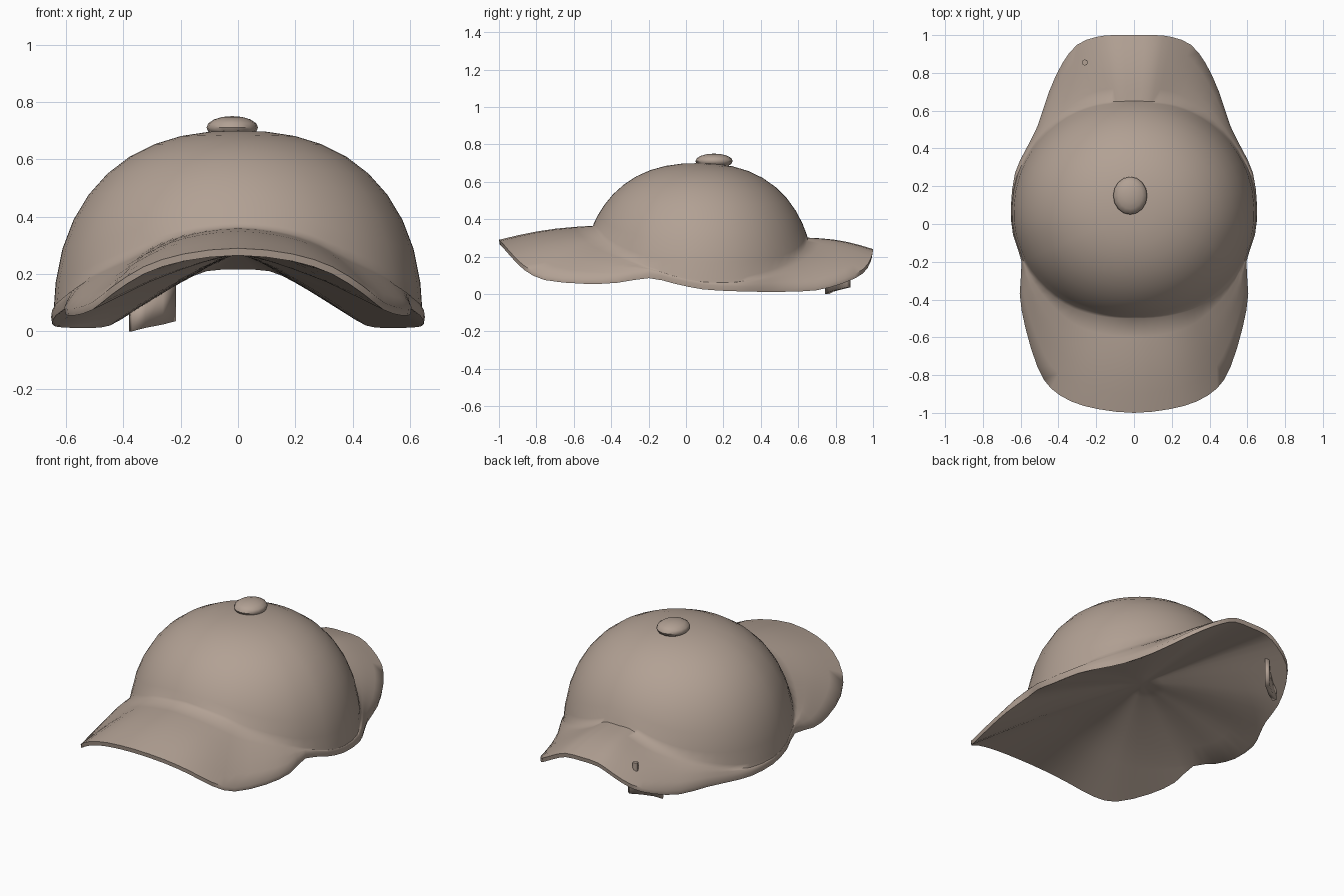
import bpy, bmesh, math
from mathutils import Vector

if "Cube" in bpy.data.objects:
    bpy.data.objects.remove(bpy.data.objects["Cube"], do_unlink=True)

felt = bpy.data.materials.new("taupe_felt")
felt.use_nodes = True
felt.diffuse_color = (0.445, 0.356, 0.296, 1)
felt.node_tree.nodes["Principled BSDF"].inputs["Base Color"].default_value = felt.diffuse_color


def finish(name, bm, angle=50):
    bmesh.ops.recalc_face_normals(bm, faces=bm.faces)
    mesh = bpy.data.meshes.new(name)
    bm.to_mesh(mesh)
    bm.free()
    ob = bpy.data.objects.new(name, mesh)
    bpy.context.collection.objects.link(ob)
    mesh.materials.append(felt)
    bpy.ops.object.select_all(action='DESELECT')
    ob.select_set(True)
    bpy.context.view_layer.objects.active = ob
    bpy.ops.object.shade_smooth_by_angle(angle=math.radians(angle))
    return ob


# Brim outline, back to front on one side: x, y, edge underside z, crown seam z
half = [(0, 1, .215, .3), (.11, 1, .21, .3), (.2, .99, .17, .28), (.3, .95, .11, .25),
        (.38, .85, .06, .22), (.45, .7, .02, .18), (.51, .52, .012, .13),
        (.57, .4, .012, .09), (.63, .27, .015, .055), (.652, .09, .025, .05),
        (.64, -.06, .055, .08), (.595, -.2, .085, .13), (.605, -.37, .06, .19),
        (.575, -.55, .055, .24), (.51, -.76, .075, .29), (.44, -.87, .13, .32),
        (.33, -.94, .2, .34), (.19, -.98, .245, .355), (0, -1, .265, .365)]
outline = [Vector(p) for p in half + [(-x, y, z, s) for x, y, z, s in reversed(half[1:-1])]]

CENTRE = Vector((0, .065))
RX, RY, BASE, TALL, POWER = .645, .62, .02, .68, 2.35
RIM, UNDER = .025, .27


def rounded(points):
    """Closed outline with a smooth point added between each pair."""
    result = []
    for i, p in enumerate(points):
        before, after, beyond = (points[(i + k) % len(points)] for k in (-1, 1, 2))
        result += [p, (9 * (p + after) - before - beyond) / 16]
    return result


def crown_radius(z):
    return (1 - ((z - BASE) / TALL) ** POWER) ** (1 / POWER)


def crown_height(r):
    return BASE + TALL * max(0, 1 - r ** POWER) ** (1 / POWER)


def spoke(x, y, edge, seam):
    """Points from the crown top, over the brim and back under the hat."""
    out = Vector((x, y)) - CENTRE
    reach = out.length
    d = out / reach
    k = 1 / math.hypot(d.x / RX, d.y / RY)
    limit = crown_radius(seam)
    join = min(k * limit, reach - .008)
    pts = []
    for i in range(1, 11):
        r = limit * math.sin(i / 10 * math.pi / 2)
        pts.append(Vector((join * r / limit, crown_height(r))))
    for i in range(1, 6):
        t = i / 5
        z = seam + (edge + RIM - seam) * t + .015 * math.sin(math.pi * t)
        pts.append(Vector((join + (reach - join) * t, z)))
    # soften the seam towards the sides
    pts[9] = pts[9].lerp((pts[8] + pts[10]) / 2, .5 * abs(d.x))
    pts.append(Vector((reach - .004, edge)))
    # the underside is a nearly straight span from edge to centre
    straight = UNDER + (edge - UNDER) * join / reach
    inner = max(edge, straight + .2 * (seam - .04 - straight))
    for i in range(3, -1, -1):
        t = i / 4
        pts.append(Vector((join + (reach - .004 - join) * t, inner + (edge - inner) * t)))
    for i in range(4, 0, -1):
        t = i / 5
        pts.append(Vector((join * t, UNDER + (inner - UNDER) * t ** 1.3)))
    return [(CENTRE.x + d.x * r, CENTRE.y + d.y * r, z) for r, z in pts]


# Hat body: crown, brim and underside in one skin
bm = bmesh.new()
spokes = [[bm.verts.new(p) for p in spoke(*row)] for row in rounded(outline)]
top = bm.verts.new((CENTRE.x, CENTRE.y, BASE + TALL))
bottom = bm.verts.new((CENTRE.x, CENTRE.y, UNDER))
for a, b in zip(spokes, spokes[1:] + spokes[:1]):
    bm.faces.new((top, a[0], b[0]))
    bm.faces.new((bottom, b[-1], a[-1]))
    for i in range(len(a) - 1):
        bm.faces.new((a[i], a[i + 1], b[i + 1], b[i]))
finish("hat_body", bm, 62)

# Crown button
bm = bmesh.new()
bmesh.ops.create_uvsphere(bm, u_segments=16, v_segments=8, radius=1)
bmesh.ops.scale(bm, vec=(.09, .1, .04), verts=bm.verts)
bmesh.ops.translate(bm, vec=(-.02, .15, .711), verts=bm.verts)
finish("crown_button", bm)

# Curved tag set slantwise under the back brim
bm = bmesh.new()
curve = [(-.375, .755, 0, .09), (-.33, .775, .012, .11),
         (-.27, .82, .024, .14), (-.225, .87, .036, .16)]
rows = [(bm.verts.new((x, y, low)), bm.verts.new((x, y, high))) for x, y, low, high in curve]
for a, b in zip(rows, rows[1:]):
    bm.faces.new((a[0], b[0], b[1], a[1]))
tag = finish("brim_tag", bm)
thick = tag.modifiers.new("thickness", 'SOLIDIFY')
thick.thickness = .025
thick.offset = 0

# Small stud showing through the top of the back brim
bm = bmesh.new()
bmesh.ops.create_cone(bm, cap_ends=True, segments=8, radius1=.016, radius2=.016, depth=.08)
bmesh.ops.translate(bm, vec=(-.26, .855, .185), verts=bm.verts)
finish("brim_stud", bm)
